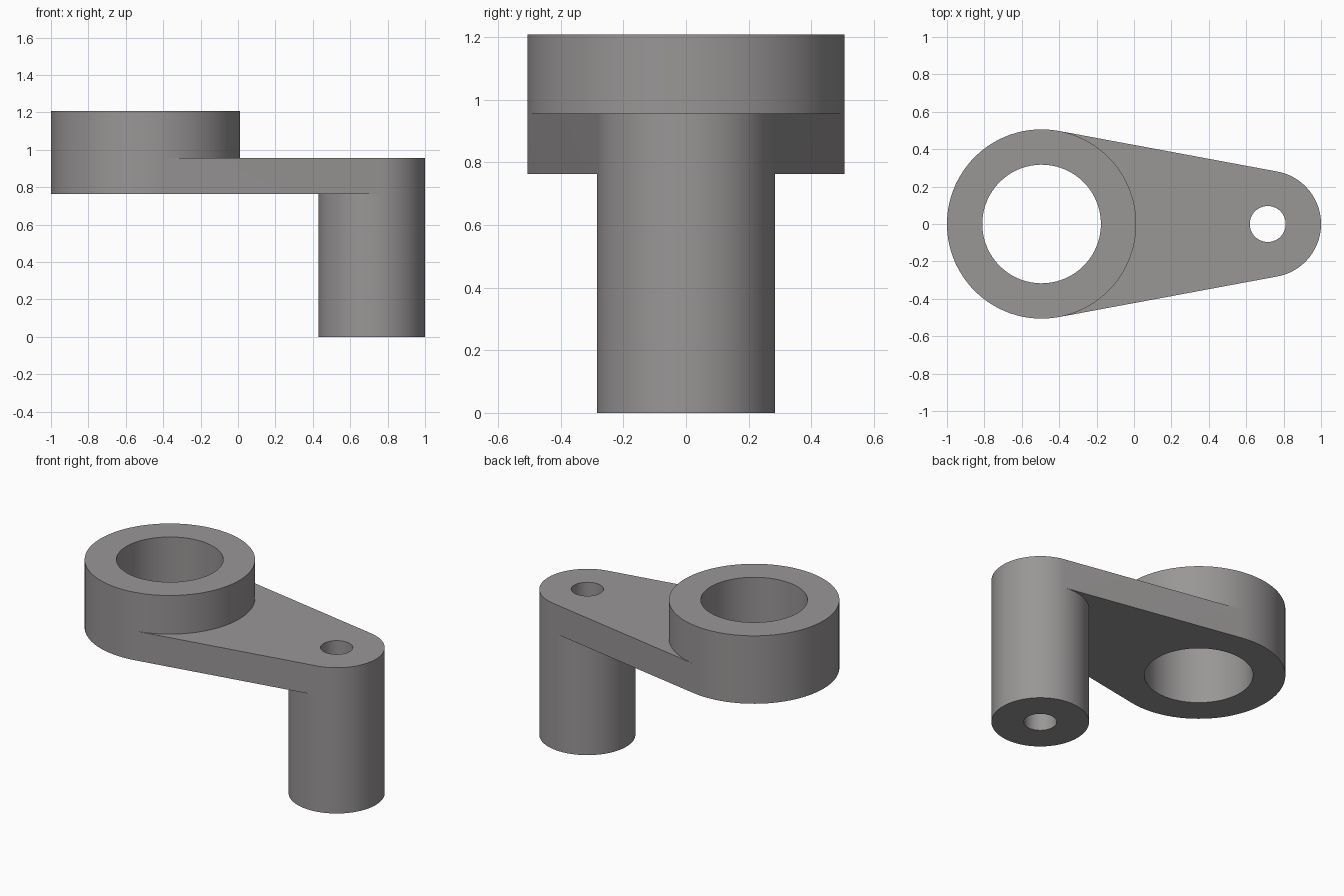
import bpy, bmesh, math

if "Cube" in bpy.data.objects:
    bpy.data.objects.remove(bpy.data.objects["Cube"])

# Key sizes
RING_X, RING_R, RING_HOLE = -0.494, 0.506, 0.317
BOSS_X, BOSS_R, BOSS_HOLE = 0.715, 0.285, 0.096
Z_FOOT, Z_LOW, Z_ARM, Z_TOP = 0.0, 0.763, 0.955, 1.208
N = 48
A = math.acos((RING_R - BOSS_R) / (BOSS_X - RING_X))  # tangent angle

bm = bmesh.new()


def arc(cx, r, start, end):
    return [(cx + r * math.cos(start + (end - start) * i / N),
             r * math.sin(start + (end - start) * i / N)) for i in range(N + 1)]


def strip(p, zp, q, zq):
    """Quads between two point rows."""
    for i in range(len(p) - 1):
        bm.faces.new([bm.verts.new((*c, z)) for c, z in
                      ((p[i], zp), (p[i + 1], zp), (q[i + 1], zq), (q[i], zq))])


def wall(p, *levels):
    for lo, hi in zip(levels, levels[1:]):
        strip(p, lo, p, hi)


NEAR_RING, FAR = (A, -A), (A, 2 * math.pi - A)
ring_near, ring_far = arc(RING_X, RING_R, *NEAR_RING), arc(RING_X, RING_R, *FAR)
boss_left = arc(BOSS_X, BOSS_R, *FAR)
boss_right = arc(BOSS_X, BOSS_R, *NEAR_RING)

# Large ring
wall(ring_far, Z_LOW, Z_ARM, Z_TOP)
wall(ring_near, Z_ARM, Z_TOP)
for span, outer in ((NEAR_RING, ring_near), (FAR, ring_far)):
    hole = arc(RING_X, RING_HOLE, *span)
    wall(hole, Z_LOW, Z_TOP)
    for z in (Z_LOW, Z_TOP):
        strip(hole, z, outer, z)

# Small post with through hole
wall(boss_left, Z_FOOT, Z_LOW)
wall(boss_right, Z_FOOT, Z_LOW, Z_ARM)
for span, outer in ((NEAR_RING, boss_right), (FAR, boss_left)):
    hole = arc(BOSS_X, BOSS_HOLE, *span)
    wall(hole, Z_FOOT, Z_ARM)
    for z in (Z_FOOT, Z_ARM):
        strip(hole, z, outer, z)

# Tapered arm joining them
for z in (Z_LOW, Z_ARM):
    strip(ring_near, z, boss_left, z)
for k in (0, -1):
    wall([ring_near[k], boss_left[k]], Z_LOW, Z_ARM)

bmesh.ops.remove_doubles(bm, verts=bm.verts[:], dist=1e-5)
bmesh.ops.recalc_face_normals(bm, faces=bm.faces[:])
mesh = bpy.data.meshes.new("lever_arm")
bm.to_mesh(mesh)
bm.free()

grey = bpy.data.materials.new("warm grey")
grey.diffuse_color = (0.32, 0.305, 0.305, 1)
grey.use_nodes = True
grey.node_tree.nodes["Principled BSDF"].inputs["Base Color"].default_value = grey.diffuse_color
mesh.materials.append(grey)
obj = bpy.data.objects.new("lever_arm", mesh)
bpy.context.collection.objects.link(obj)
bpy.context.view_layer.objects.active = obj
obj.select_set(True)
bpy.ops.object.shade_smooth_by_angle(angle=math.radians(30))
